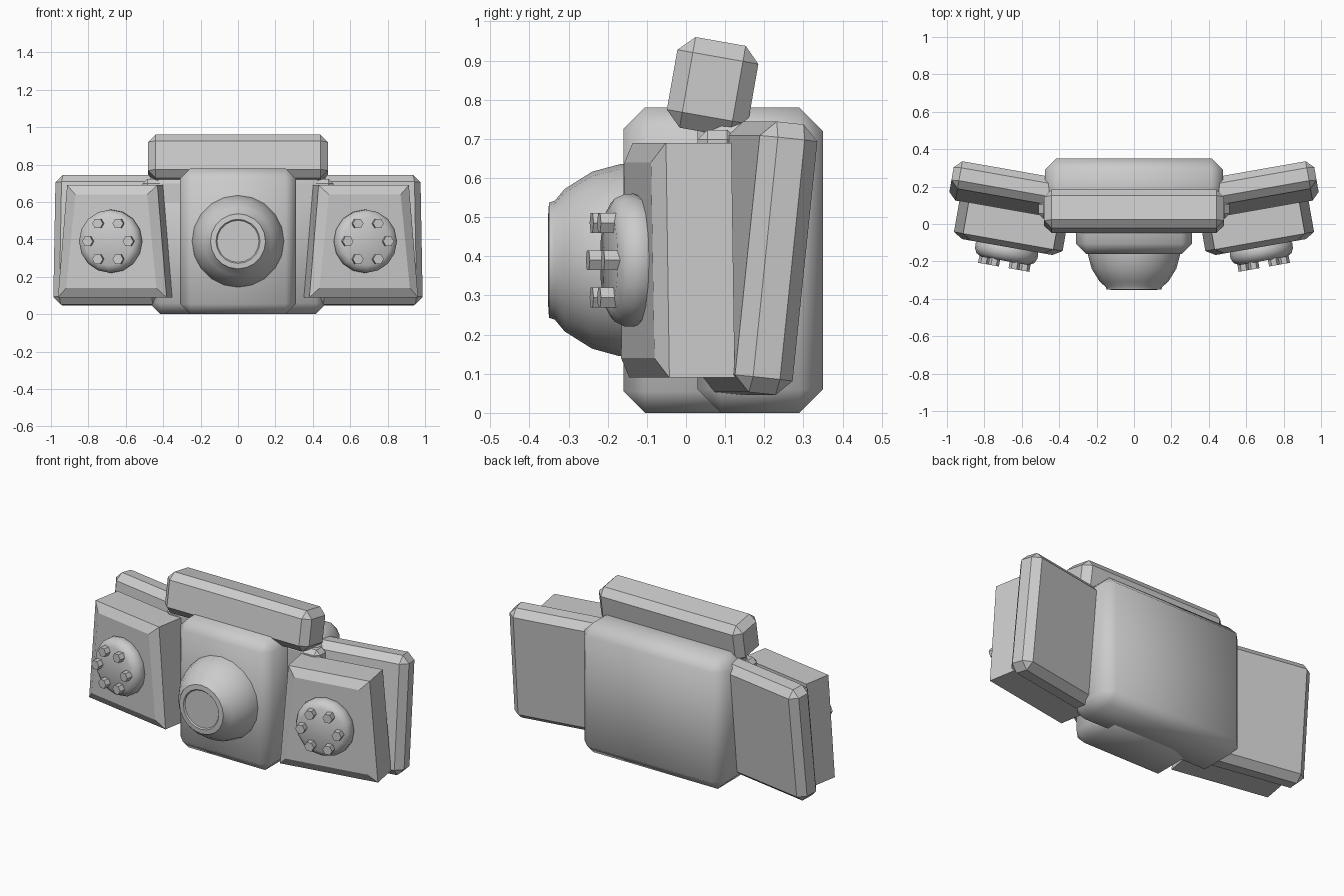
import bpy, bmesh, math
from mathutils import Matrix, Vector

cube = bpy.data.objects.get("Cube")
if cube:
    bpy.data.objects.remove(cube, do_unlink=True)

grey = bpy.data.materials.new("plain_grey")
grey.use_nodes = True
colour = (0.6, 0.6, 0.6, 1)
grey.diffuse_color = colour
for node in grey.node_tree.nodes:
    if node.type == 'BSDF_PRINCIPLED':
        node.inputs["Base Color"].default_value = colour


def place(loc, yaw=0, pitch=0):
    return (Matrix.Translation(loc) @ Matrix.Rotation(math.radians(yaw), 4, 'Z')
            @ Matrix.Rotation(math.radians(pitch), 4, 'X'))


def finish(bm, name, matrix, mirror=False, angle=30):
    """Turn the bmesh into a finished object, optionally mirrored across x."""
    bmesh.ops.transform(bm, matrix=matrix, verts=bm.verts)
    bmesh.ops.recalc_face_normals(bm, faces=bm.faces)
    mesh = bpy.data.meshes.new(name)
    bm.to_mesh(mesh)
    bm.free()
    mesh.materials.append(grey)
    obj = bpy.data.objects.new(name, mesh)
    bpy.context.collection.objects.link(obj)
    bpy.ops.object.select_all(action='DESELECT')
    obj.select_set(True)
    bpy.context.view_layer.objects.active = obj
    bpy.ops.object.shade_smooth_by_angle(angle=math.radians(angle))
    if mirror:
        mod = obj.modifiers.new("Mirror", 'MIRROR')
        mod.use_mirror_merge = False
    return obj


def block(name, size, bevel, matrix, mirror=False, angle=30):
    """Box with chamfered edges."""
    bm = bmesh.new()
    bmesh.ops.create_cube(bm, size=1)
    bmesh.ops.scale(bm, vec=size, verts=bm.verts)
    bmesh.ops.bevel(bm, geom=bm.edges[:], offset=bevel, segments=1,
                    affect='EDGES', profile=0.5)
    return finish(bm, name, matrix, mirror, angle)


def loft(bm, rings):
    """Skin a list of equal closed rings and cap both ends."""
    loops = [[bm.verts.new(p) for p in ring] for ring in rings]
    for a, b in zip(loops, loops[1:]):
        for i in range(len(a)):
            j = (i + 1) % len(a)
            bm.faces.new((a[i], a[j], b[j], b[i]))
    bm.faces.new(loops[0])
    bm.faces.new(loops[-1])


def turned(name, profile, sides, matrix, mirror=False, angle=30):
    """Round part along y from (radius, y) pairs."""
    bm = bmesh.new()
    steps = [math.tau * i / sides for i in range(sides)]
    loft(bm, [[Vector((r * math.cos(t), y, r * math.sin(t))) for t in steps]
              for r, y in profile])
    return finish(bm, name, matrix, mirror, angle)


# Central body
block("rear_body", (0.95, 0.32, 0.78), 0.06, place((0, 0.19, 0.39)), angle=50)
block("front_body", (0.62, 0.36, 0.78), 0.055, place((0, 0.02, 0.39)), angle=50)
block("top_bar", (0.96, 0.21, 0.235), 0.04, place((0, 0.068, 0.833), pitch=-10))
block("cross_bar", (1.02, 0.1, 0.15), 0.025, place((0, 0.08, 0.648)))

# Central dome with a shallow recessed cap
turned("front_dome",
       [(0.247, -0.14), (0.245, -0.17), (0.226, -0.24), (0.182, -0.31),
        (0.152, -0.335), (0.147, -0.35), (0.118, -0.352), (0.112, -0.345)],
       20, place((0, 0, 0.39)), angle=35)

# Swept-back side panels
block("side_panels", (0.58, 0.15, 0.695), 0.04,
      place((0.69, 0.187, 0.395), 10, -6), True)

# Tapered side pods with a sloped front border
pod = place((0.6575, -0.01, 0.39), 10)


def trapezoid(y, inset):
    low, high, h = 0.295 - inset, 0.245 - inset, 0.3 - inset
    return [(-low, y, -h), (low, y, -h), (high, y, h), (-high, y, h)]


bm = bmesh.new()
loft(bm, [trapezoid(0.085, 0), trapezoid(-0.085, 0), trapezoid(-0.115, 0.05)])
finish(bm, "side_pods", pod, True)

# Rounded discs on the pods
turned("pod_discs",
       [(0.16, -0.1), (0.17, -0.125), (0.169, -0.15), (0.157, -0.175), (0.13, -0.19)],
       16, pod, True, 45)

# Six hexagonal bolts on each disc
for i in range(6):
    t = math.tau * i / 6
    offset = Matrix.Translation((0.11 * math.cos(t), 0, 0.11 * math.sin(t)))
    turned(f"pod_bolts_{i + 1}", [(0.029, -0.17), (0.029, -0.225)],
           6, pod @ offset, True)
